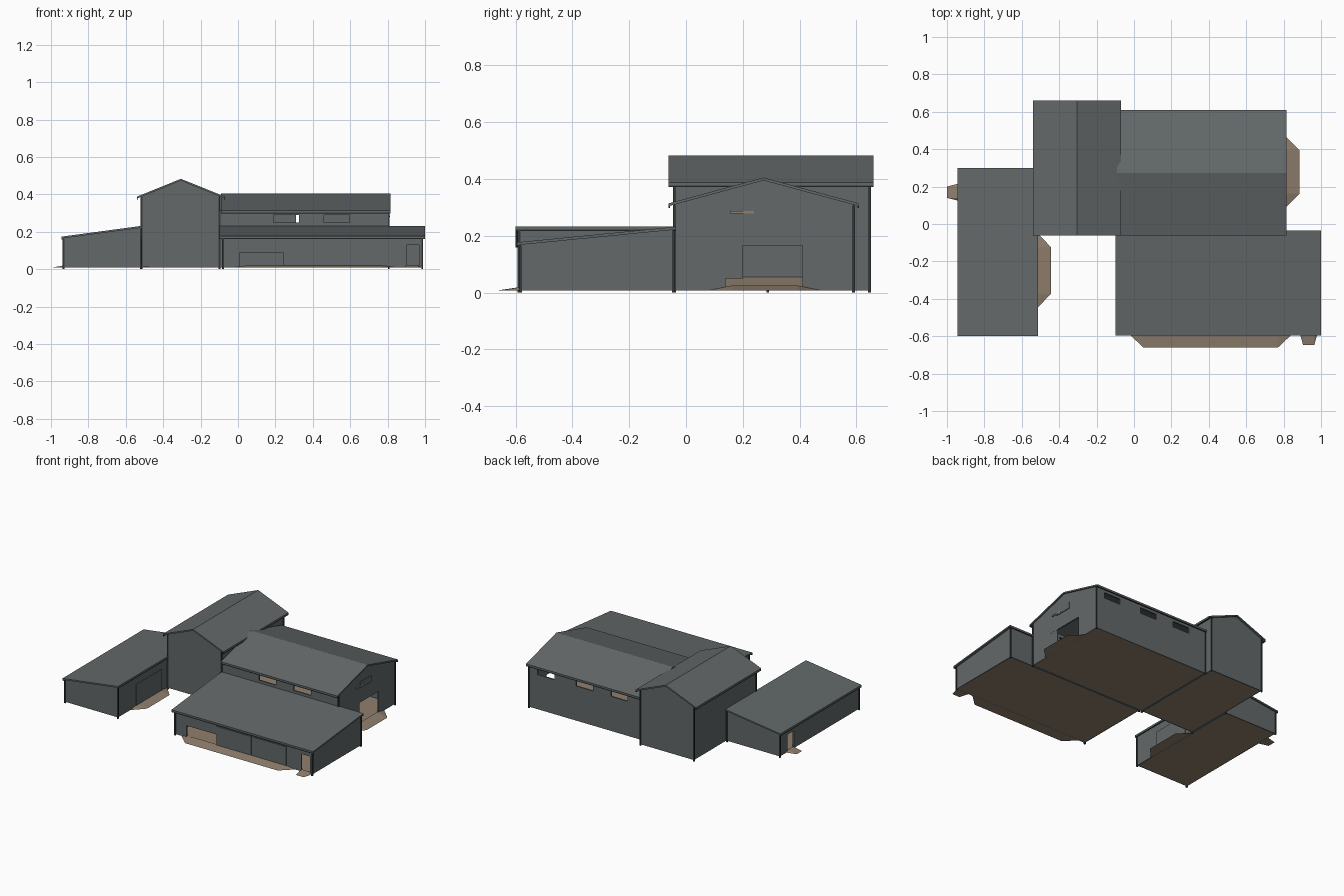
import bpy, bmesh
from mathutils import Vector

if "Cube" in bpy.data.objects:
    bpy.data.objects.remove(bpy.data.objects["Cube"])


def material(name, rgb):
    m = bpy.data.materials.new(name)
    m.diffuse_color = (*rgb, 1)
    m.use_nodes = True
    m.node_tree.nodes["Principled BSDF"].inputs["Base Color"].default_value = m.diffuse_color
    return m


GREY = material("slate_grey", (0.125, 0.14, 0.143))
TRIM = material("dark_trim", (0.035, 0.04, 0.042))
TAN = material("packed_earth", (0.28, 0.215, 0.155))


def make(name, bm, mat):
    bmesh.ops.recalc_face_normals(bm, faces=bm.faces)
    me = bpy.data.meshes.new(name)
    bm.to_mesh(me)
    bm.free()
    me.materials.append(mat)
    ob = bpy.data.objects.new(name, me)
    bpy.context.collection.objects.link(ob)
    return ob


def prism(name, profile, axis, a, b, mat):
    """Extrude a (u, z) profile along x or y from a to b."""
    bm = bmesh.new()
    place = (lambda u, z, t: (t, u, z)) if axis == 'x' else (lambda u, z, t: (u, t, z))
    f = bm.faces.new([bm.verts.new(place(u, z, a)) for u, z in profile])
    r = bmesh.ops.extrude_face_region(bm, geom=[f])
    d = Vector(place(0, 0, b - a))
    for v in r['geom']:
        if isinstance(v, bmesh.types.BMVert):
            v.co += d
    return make(name, bm, mat)


def box(name, x0, x1, y0, y1, z0, z1, mat):
    return prism(name, [(x0, z0), (x1, z0), (x1, z1), (x0, z1)], 'y', y0, y1, mat)


def cut(ob, cutter):
    m = ob.modifiers.new("cut", 'BOOLEAN')
    m.operation = 'DIFFERENCE'
    m.solver = 'EXACT'
    m.object = cutter
    bpy.context.view_layer.objects.active = ob
    bpy.ops.object.modifier_apply(modifier=m.name)
    bpy.data.objects.remove(cutter, do_unlink=True)


def building(name, roofline, axis, a, b, walls, ends, openings, t=0.01, thick=0.01):
    """Roof slab following roofline, hollow walls below it, cut openings."""
    prism(name + "_roof", roofline + [(u, z - thick) for u, z in reversed(roofline)], axis, a, b, GREY)

    def under(u):
        for (u0, z0), (u1, z1) in zip(roofline, roofline[1:]):
            if u0 <= u <= u1:
                return z0 + (z1 - z0) * (u - u0) / (u1 - u0) - thick

    def shell(inset, base):
        u0, u1 = walls[0] + inset, walls[1] - inset
        us = [u0] + [u for u, z in roofline[1:-1]] + [u1]
        top = 0.0006 if inset == 0 else -0.05
        return [(u0, base)] + [(u, under(u) + 0.001 - top) for u in us] + [(u1, base)]

    wall = prism(name + "_walls", shell(0, 0.008), axis, ends[0], ends[1], GREY)
    cut(wall, prism("hollow", shell(t, -0.1), axis, ends[0] + t, ends[1] - t, GREY))
    for o in openings:
        cut(wall, box("opening", *o, GREY))
    # corner boards
    for i, u in enumerate(walls):
        for j, e in enumerate(ends):
            x, y = (e, u) if axis == 'x' else (u, e)
            h = 0.005
            box(f"{name}_corner_board_{i}{j}", x - h, x + h, y - h, y + h, 0, under(u) - 0.002, TRIM)
    # eave gutters
    for k, (u, z) in enumerate((roofline[0], roofline[-1])):
        s = 0.006 if k == 0 else -0.006
        prism(f"{name}_gutter_{k}", [(u, z - 0.009), (u + s, z - 0.009), (u + s, z - 0.016), (u, z - 0.016)],
              axis, a, b, TRIM)
    # floor slab
    r = (*ends, *walls) if axis == 'x' else (*walls, *ends)
    box(name + "_floor", r[0] + 0.002, r[1] - 0.002, r[2] + 0.002, r[3] - 0.002, 0.008, 0.014, TAN)


def ramp(name, origin, out, half_base, half_top, length, height=0.025):
    """Earth ramp sloping from a wall down to the ground on three sides."""
    o, d = Vector((*origin, 0)), Vector((*out, 0))
    side = Vector((-d.y, d.x, 0))
    bm = bmesh.new()
    for s in (-1, 1):
        for along, half, z in ((0, half_base, 0.008), (length, half_top, 0.008), (0, half_top, height)):
            bm.verts.new(o + d * along + side * s * half + Vector((0, 0, z)))
    bmesh.ops.convex_hull(bm, input=bm.verts)
    make(name, bm, TAN)


# Tall barn, ridge running front to back
building("tall_barn", [(-0.54, 0.388), (-0.305, 0.483), (-0.07, 0.388)], 'y', -0.062, 0.66,
         (-0.515, -0.10), (-0.04, 0.647), [])

# Main barn, ridge running left to right
windows = [(x, x + 0.135, -0.07, 0.0, 0.25, 0.29) for x in (0.19, 0.46)]
windows += [(x, x + 0.13, 0.55, 0.63, 0.25, 0.29) for x in (0.04, 0.31, 0.61)]
building("main_barn", [(-0.062, 0.314), (0.273, 0.405), (0.61, 0.314)], 'x', -0.09, 0.815,
         (-0.04, 0.59), (-0.098, 0.806), windows + [(0.75, 0.85, 0.14, 0.41, 0.014, 0.165)])

# Front right shed, sloping to the front
building("front_shed", [(-0.595, 0.177), (-0.035, 0.232)], 'x', -0.10, 1.0,
         (-0.583, -0.045), (-0.08, 0.985),
         [(0.01, 0.24, -0.65, -0.55, 0.014, 0.09), (0.90, 0.967, -0.65, -0.55, 0.014, 0.13)])

# Left shed, sloping to the left
building("left_shed", [(-0.943, 0.174), (-0.512, 0.232)], 'y', -0.60, 0.30,
         (-0.932, -0.52), (-0.588, 0.288), [(-0.97, -0.90, 0.135, 0.205, 0.014, 0.13)])

# Sliding doors and hatches
for i, x in enumerate((0.243, 0.515)):
    box(f"front_shed_door_{i}", x, x + 0.27, -0.588, -0.582, 0.014, 0.15, GREY)
box("left_shed_door", -0.522, -0.514, -0.39, -0.11, 0.014, 0.165, GREY)
box("main_barn_door_leaf", 0.798, 0.805, 0.14, 0.20, 0.05, 0.165, GREY)
box("gable_hatch", 0.804, 0.811, 0.20, 0.322, 0.268, 0.312, GREY)
box("gable_hatch_sill", 0.804, 0.812, 0.155, 0.24, 0.278, 0.288, TAN)

# Ramps at each entrance
ramp("main_barn_ramp", (0.805, 0.278), (1, 0), 0.195, 0.115, 0.08)
ramp("inner_ramp", (-0.088, 0.275), (1, 0), 0.20, 0.15, 0.12, 0.055)
ramp("front_shed_ramp", (0.41, -0.58), (0, -1), 0.445, 0.36, 0.08, 0.02)
ramp("front_shed_side_ramp", (0.934, -0.58), (0, -1), 0.048, 0.03, 0.068, 0.02)
ramp("left_shed_ramp", (-0.52, -0.248), (1, 0), 0.205, 0.125, 0.075, 0.02)
ramp("left_shed_side_ramp", (-0.93, 0.17), (-1, 0), 0.048, 0.03, 0.07, 0.02)
